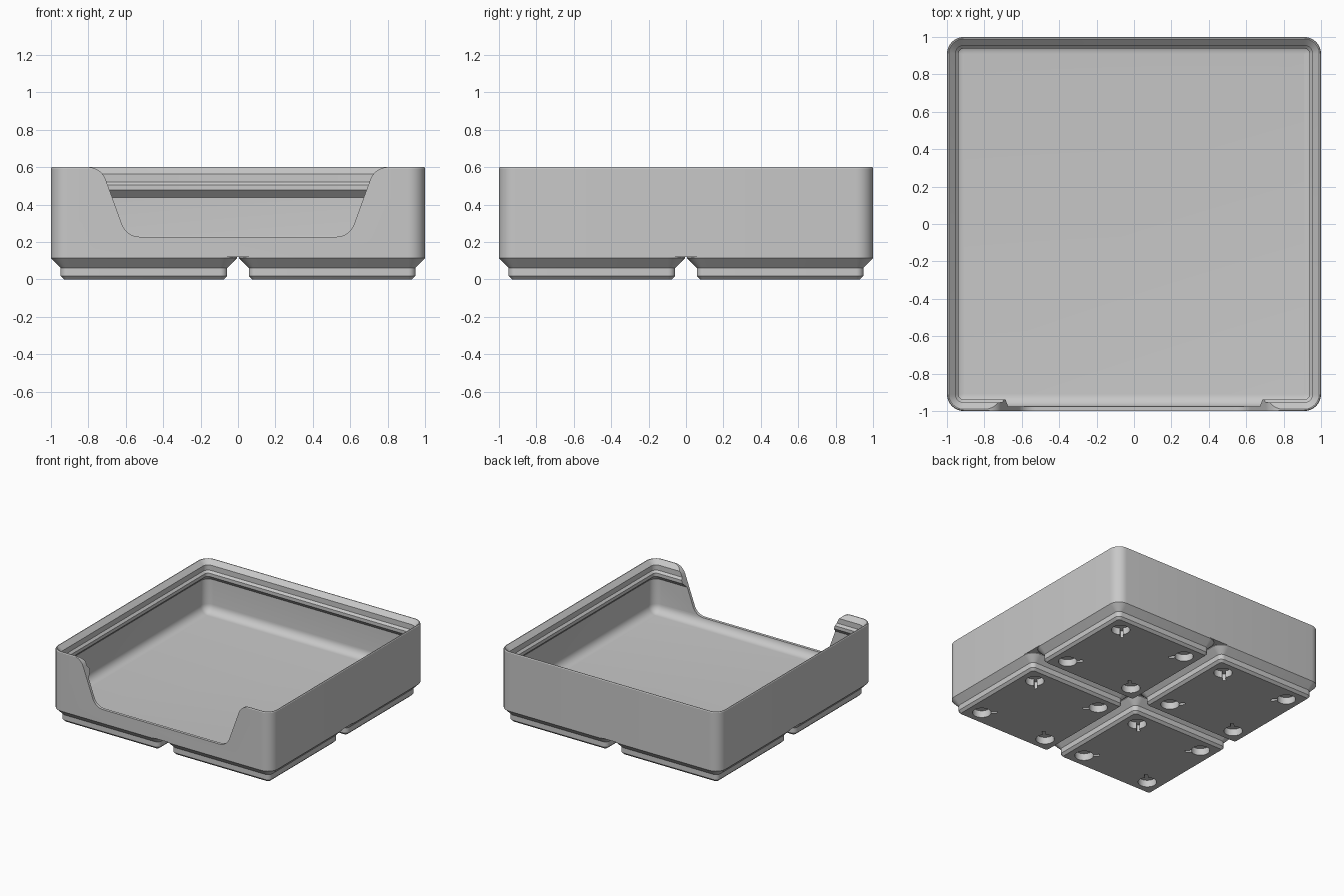
import bpy, bmesh, math
from mathutils import Vector

if "Cube" in bpy.data.objects:
    bpy.data.objects.remove(bpy.data.objects["Cube"], do_unlink=True)

RIM, BASE, FLOOR = 0.6, 0.119, 0.168   # main heights
CORNER = 0.09                          # outer corner radius

grey = bpy.data.materials.new("light grey plastic")
grey.use_nodes = True
grey.diffuse_color = (0.58, 0.58, 0.58, 1)
grey.node_tree.nodes["Principled BSDF"].inputs["Base Color"].default_value = (0.58, 0.58, 0.58, 1)


def add_object(name, bm):
    bmesh.ops.recalc_face_normals(bm, faces=bm.faces)
    mesh = bpy.data.meshes.new(name)
    bm.to_mesh(mesh)
    bm.free()
    mesh.materials.append(grey)
    obj = bpy.data.objects.new(name, mesh)
    bpy.context.collection.objects.link(obj)
    return obj


def arc(cx, cy, r, start, end, steps=8):
    angles = [math.radians(start + (end - start) * i / steps) for i in range(steps + 1)]
    return [(cx + r * math.cos(a), cy + r * math.sin(a)) for a in angles]


def rounded_square(half, r):
    c = half - r
    signs = [(1, 1), (-1, 1), (-1, -1), (1, -1)]
    return [p for i, (sx, sy) in enumerate(signs)
            for p in arc(sx * c, sy * c, r, 90 * i, 90 * i + 90)]


def loft(name, half, profile):
    """Stack rounded squares along an (inset, height) profile and cap both ends."""
    bm = bmesh.new()
    rings = []
    for inset, z in profile:
        outline = rounded_square(half - inset, max(CORNER - inset, 0.004))
        rings.append([bm.verts.new((x, y, z)) for x, y in outline])
    for a, b in zip(rings, rings[1:]):
        for i in range(len(a)):
            j = (i + 1) % len(a)
            bm.faces.new((a[i], a[j], b[j], b[i]))
    bm.faces.new(rings[0])
    bm.faces.new(rings[-1])
    return add_object(name, bm)


def add_prism(bm, points, offset):
    face = bm.faces.new([bm.verts.new(p) for p in points])
    moved = bmesh.ops.extrude_face_region(bm, geom=[face])["geom"]
    verts = [v for v in moved if isinstance(v, bmesh.types.BMVert)]
    bmesh.ops.translate(bm, verts=verts, vec=Vector(offset))


def activate(obj):
    bpy.ops.object.select_all(action='DESELECT')
    obj.select_set(True)
    bpy.context.view_layer.objects.active = obj


def cut(obj, cutter):
    cutter.hide_render = True
    mod = obj.modifiers.new("cut", 'BOOLEAN')
    mod.operation = 'DIFFERENCE'
    mod.solver = 'EXACT'
    mod.object = cutter
    activate(obj)
    bpy.ops.object.modifier_apply(modifier=mod.name)
    bpy.data.objects.remove(cutter, do_unlink=True)


def smooth(obj):
    activate(obj)
    bpy.ops.object.shade_smooth_by_angle(angle=math.radians(30))


# Tray: outer wall, stepped stacking lip, inner wall, floor fillet
wall, fillet = 0.023, 0.067
profile = [(0, BASE), (0, 0.594), (0.004, RIM), (0.0096, RIM),
           (0.0455, 0.565), (0.0455, 0.522), (0.062, 0.505), (0.062, 0.478),
           (0.062 - 0.039, 0.439)]
profile += arc(wall + fillet, FLOOR + fillet, fillet, 180, 270)
tray = loft("tray", 1, profile)

# Front opening with sloped, rounded sides
slope = math.radians(70)
r, low, high = 0.1, 0.228, RIM + 0.0005
t = r * math.tan(slope / 2)
x_low = 0.596
x_high = x_low + (high - low) / math.tan(slope)
side = arc(x_low - t, low + r, r, -90, -20) + arc(x_high + t, high - r, r, 160, 90)
side.append((x_high + t, 0.7))
outline = side + [(-x, z) for x, z in reversed(side)]
bm = bmesh.new()
add_prism(bm, [(x, -1.1, z) for x, z in outline], (0, 0.2, 0))
cut(tray, add_object("opening_cutter", bm))
smooth(tray)

# Stepped foot
foot = loft("foot_1", 0.497, [(0.0707, 0), (0.0515, 0.019), (0.0515, 0.062),
                              (0, 0.114), (0, BASE)])

# Keyhole magnet recesses, slots pointing to the middle of the foot
hole_r, slot, reach, depth, place = 0.07, 0.012, 0.115, 0.057, 0.311
half_angle = math.degrees(math.asin(slot / hole_r))
keyhole = arc(0, 0, hole_r, half_angle, 360 - half_angle, 32)
keyhole += [(reach, -slot), (reach, slot)]
bm = bmesh.new()
for sx in (-1, 1):
    for sy in (-1, 1):
        a = math.atan2(-sy, -sx)
        points = [(sx * place + x * math.cos(a) - y * math.sin(a),
                   sy * place + x * math.sin(a) + y * math.cos(a), -0.02)
                  for x, y in keyhole]
        add_prism(bm, points, (0, 0, depth + 0.02))
cut(foot, add_object("recess_cutter", bm))
smooth(foot)

# Four feet in a grid
pitch = 0.503
spots = [(sx * pitch, sy * pitch, 0) for sx in (-1, 1) for sy in (-1, 1)]
foot.location = spots[0]
for i, spot in enumerate(spots[1:], 2):
    copy = bpy.data.objects.new(f"foot_{i}", foot.data)
    copy.location = spot
    bpy.context.collection.objects.link(copy)
